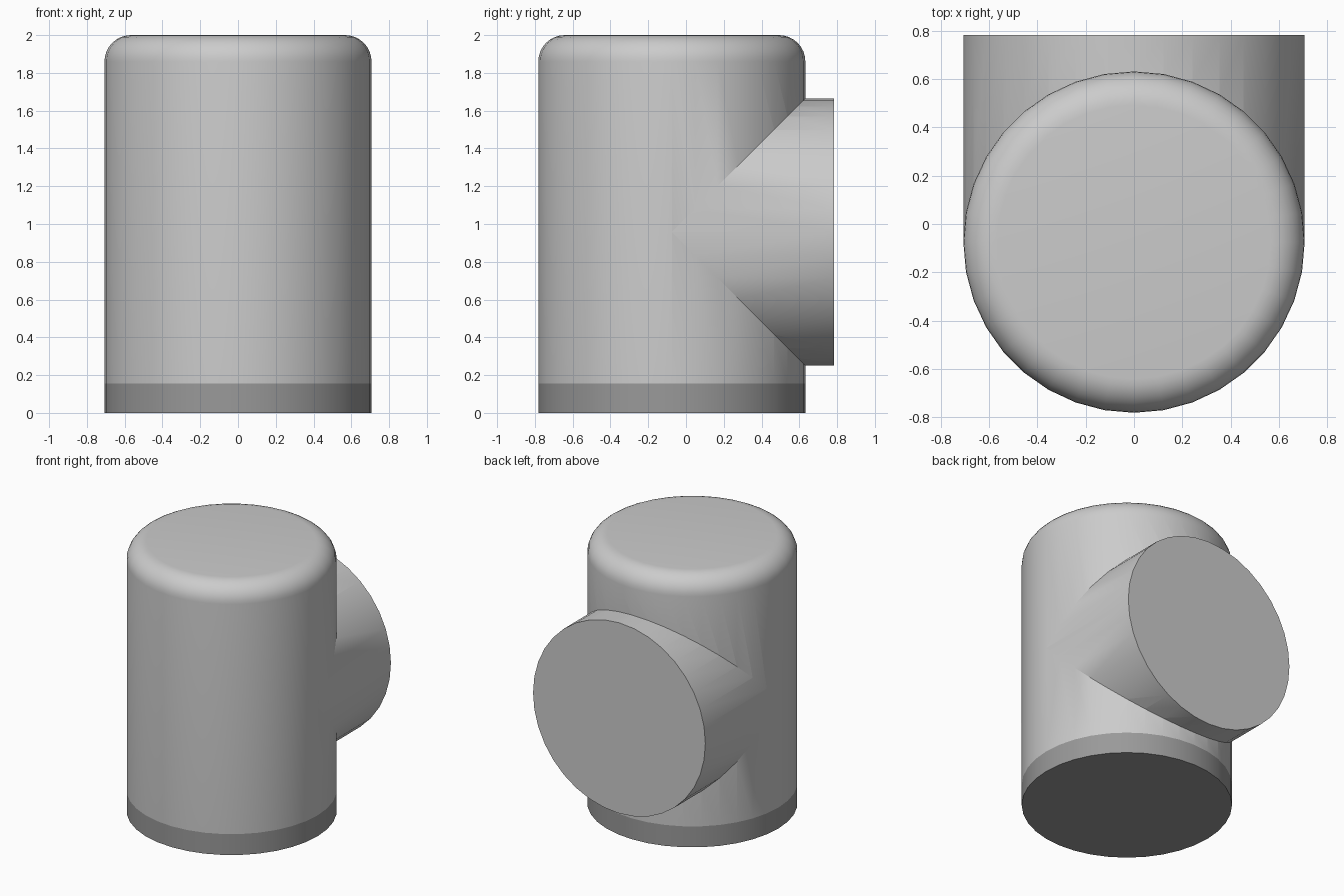
import bpy, bmesh, math
from mathutils import Matrix

RADIUS, SIDES, AXIS_Y = 0.707, 36, -0.075
HEIGHT, FILLET, BAND_TOP = 2.0, 0.14, 0.155
BRANCH_Z, BRANCH_END = 0.957, 0.783

if "Cube" in bpy.data.objects:
    bpy.data.objects.remove(bpy.data.objects["Cube"], do_unlink=True)


def material(name, value):
    mat = bpy.data.materials.new(name)
    mat.use_nodes = True
    colour = (value, value, value, 1)
    mat.diffuse_color = colour
    mat.node_tree.nodes["Principled BSDF"].inputs["Base Color"].default_value = colour
    return mat


def make_object(name, bm, mats):
    bmesh.ops.recalc_face_normals(bm, faces=bm.faces)
    mesh = bpy.data.meshes.new(name)
    bm.to_mesh(mesh)
    bm.free()
    for mat in mats:
        mesh.materials.append(mat)
    obj = bpy.data.objects.new(name, mesh)
    bpy.context.collection.objects.link(obj)
    return obj


light_grey = material("light grey", 0.6)
dark_grey = material("dark grey", 0.32)

# Upright body: a turned profile with a rounded top rim
profile = [(0, 0), (RADIUS, 0), (RADIUS, BAND_TOP)]
for i in range(9):
    a = math.pi / 2 * i / 8
    profile.append((RADIUS - FILLET + FILLET * math.cos(a),
                    HEIGHT - FILLET + FILLET * math.sin(a)))
profile.append((0, HEIGHT))
bm = bmesh.new()
verts = [bm.verts.new((r, AXIS_Y, z)) for r, z in profile]
edges = [bm.edges.new(pair) for pair in zip(verts, verts[1:])]
bmesh.ops.spin(bm, geom=verts + edges, cent=(0, AXIS_Y, 0), axis=(0, 0, 1),
               angle=math.tau, steps=SIDES)
bmesh.ops.remove_doubles(bm, verts=bm.verts, dist=0.0001)
# Darker band around the foot
for face in bm.faces:
    face.material_index = int(face.calc_center_median().z < BAND_TOP)
body = make_object("body", bm, [light_grey, dark_grey])

# Side branch of the same diameter, leaving from the body's axis
length = BRANCH_END - AXIS_Y
bm = bmesh.new()
bmesh.ops.create_cone(
    bm, cap_ends=True, segments=SIDES, radius1=RADIUS, radius2=RADIUS, depth=length,
    matrix=Matrix.Translation((0, AXIS_Y + length / 2, BRANCH_Z))
    @ Matrix.Rotation(-math.pi / 2, 4, "X"))
branch = make_object("branch_cutter", bm, [light_grey])
branch.hide_render = True

# Join the branch to the body with a clean mitred seam
join = body.modifiers.new("join_branch", "BOOLEAN")
join.operation = "UNION"
join.solver = "EXACT"
join.object = branch
bpy.context.view_layer.objects.active = body
body.select_set(True)
bpy.ops.object.modifier_apply(modifier=join.name)
bpy.data.objects.remove(branch, do_unlink=True)
bpy.ops.object.shade_smooth_by_angle(angle=math.radians(30))
